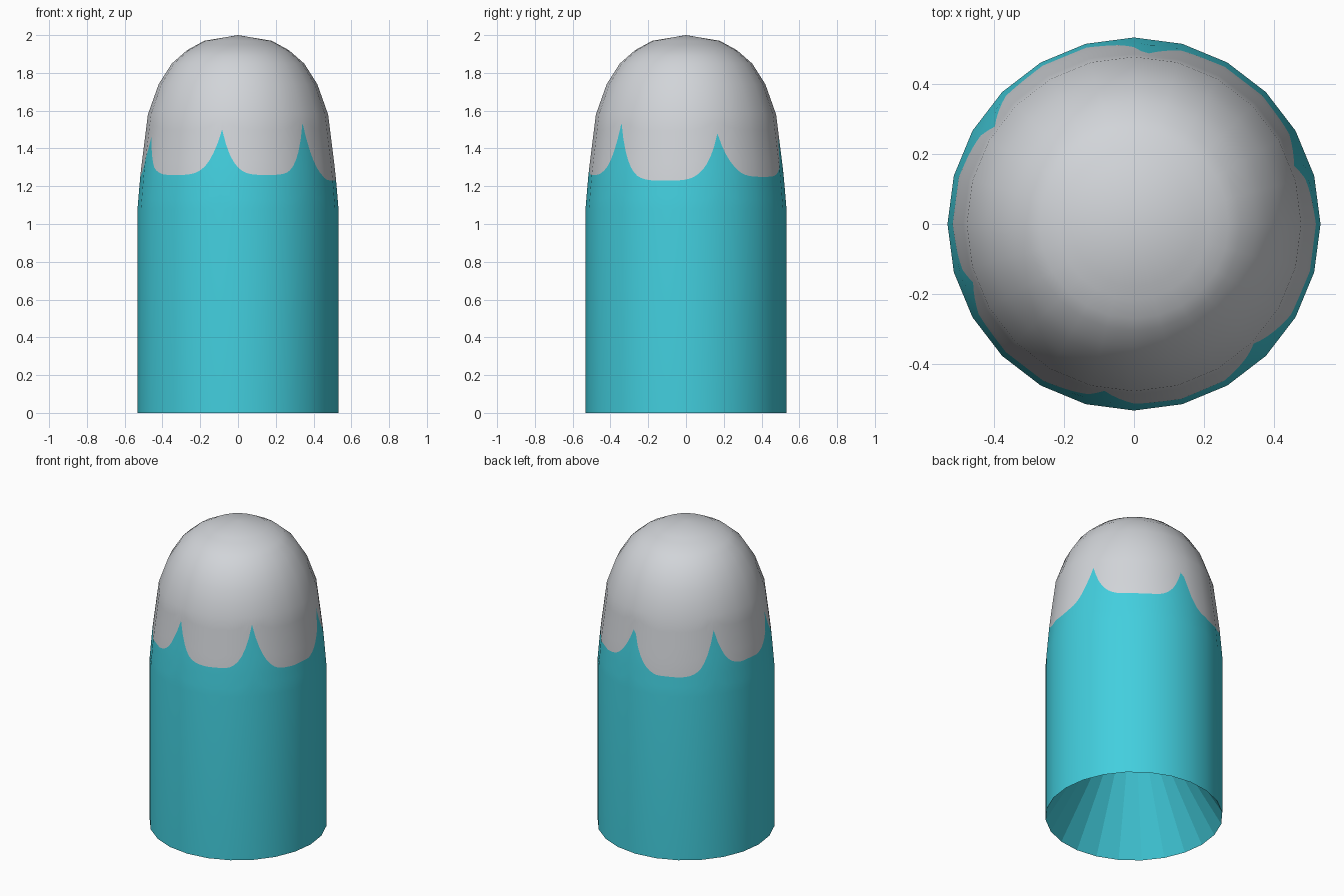
import bpy, bmesh, math
from mathutils import Vector

if "Cube" in bpy.data.objects:
    bpy.data.objects.remove(bpy.data.objects["Cube"])

SIDES, SUB = 24, 6            # 24 flat sides, each split so the scallops run smoothly
N = SIDES * SUB
# outer profile (height, radius)
PROFILE = [(0, .532), (1.08, .532), (1.27, .516), (1.58, .477), (1.74, .42),
           (1.85, .35), (1.92, .27), (1.97, .178), (2.0, 0)]
# scallop peaks (angle, height) and the low point that follows each one
PEAKS = [(-160, 1.46), (-100, 1.50), (-45, 1.535), (20, 1.48), (86, 1.485), (145, 1.49)]
LOWS = [1.26, 1.26, 1.23, 1.25, 1.205, 1.255]


def material(name, rgb):
    m = bpy.data.materials.new(name)
    m.diffuse_color = (*rgb, 1)
    m.use_nodes = True
    m.node_tree.nodes["Principled BSDF"].inputs["Base Color"].default_value = m.diffuse_color
    return m


teal = material("teal", (.055, .62, .73))
grey = material("light grey", (.64, .66, .69))


def radius(z):
    for (z0, r0), (z1, r1) in zip(PROFILE, PROFILE[1:]):
        if z <= z1:
            return r0 + (r1 - r0) * (z - z0) / (z1 - z0)
    return 0


def border(deg):
    """Height of the scalloped colour border at an angle."""
    deg = (deg + 160) % 360 - 160
    for i, (a0, p0) in enumerate(PEAKS):
        a1, p1 = PEAKS[i + 1] if i < 5 else (200, PEAKS[0][1])
        if a0 <= deg <= a1:
            t = 2 * (deg - a0) / (a1 - a0) - 1
            return LOWS[i] + ((p1 if t > 0 else p0) - LOWS[i]) * abs(t) ** 4
    return LOWS[0]


def side_point(k, r, z):
    """Point k of N around a 24-sided ring."""
    s, f = divmod(k % N, SUB)
    a, b = (2 * math.pi * (s + j) / SIDES for j in (0, 1))
    p = Vector((math.cos(a), math.sin(a), 0)).lerp(Vector((math.cos(b), math.sin(b), 0)), f / SUB)
    return Vector((p.x * r, p.y * r, z))


def column(deg):
    b = border(deg)
    low = [1.08 + (b - 1.08) * i / 4 for i in range(4)]
    high = [b + (1.58 - b) * i / 4 for i in range(5)]
    return [0] + low + high + [1.66, 1.74, 1.80, 1.85, 1.89, 1.92, 1.95, 1.97]


BORDER_ROW = 5

# domed shell, coloured below and above the scalloped border
bm = bmesh.new()
normals = []
cols = []
for k in range(N):
    deg = 360 * k / N
    a = math.radians(deg)
    col = []
    for z in column(deg):
        col.append(bm.verts.new(side_point(k, radius(z), z)))
        lo, hi = max(0, z - .06), min(2, z + .06)
        slope = (radius(lo) - radius(hi)) / (hi - lo)
        normals.append(Vector((math.cos(a), math.sin(a), slope)).normalized())
    cols.append(col)
tip = bm.verts.new((0, 0, 2))
normals.append(Vector((0, 0, 1)))
for k in range(N):
    c, d = cols[k], cols[(k + 1) % N]
    for i in range(len(c) - 1):
        f = bm.faces.new((c[i], d[i], d[i + 1], c[i + 1]))
        f.material_index = 1 if i >= BORDER_ROW else 0
        f.smooth = True
    f = bm.faces.new((c[-1], d[-1], tip))
    f.material_index = 1
    f.smooth = True
me = bpy.data.meshes.new("domed_shell")
bm.to_mesh(me)
bm.free()
me.materials.append(teal)
me.materials.append(grey)
me.normals_split_custom_set_from_vertices(normals)
bpy.context.collection.objects.link(bpy.data.objects.new("domed_shell", me))

# hollow underside: flat-faced cone rising inside the shell
bm = bmesh.new()
rim = [bm.verts.new(side_point(k * SUB, .532, 0)) for k in range(SIDES)]
apex = bm.verts.new((0, 0, .9))
for k in range(SIDES):
    bm.faces.new((rim[(k + 1) % SIDES], rim[k], apex))
me = bpy.data.meshes.new("hollow_underside")
bm.to_mesh(me)
bm.free()
me.materials.append(teal)
bpy.context.collection.objects.link(bpy.data.objects.new("hollow_underside", me))
